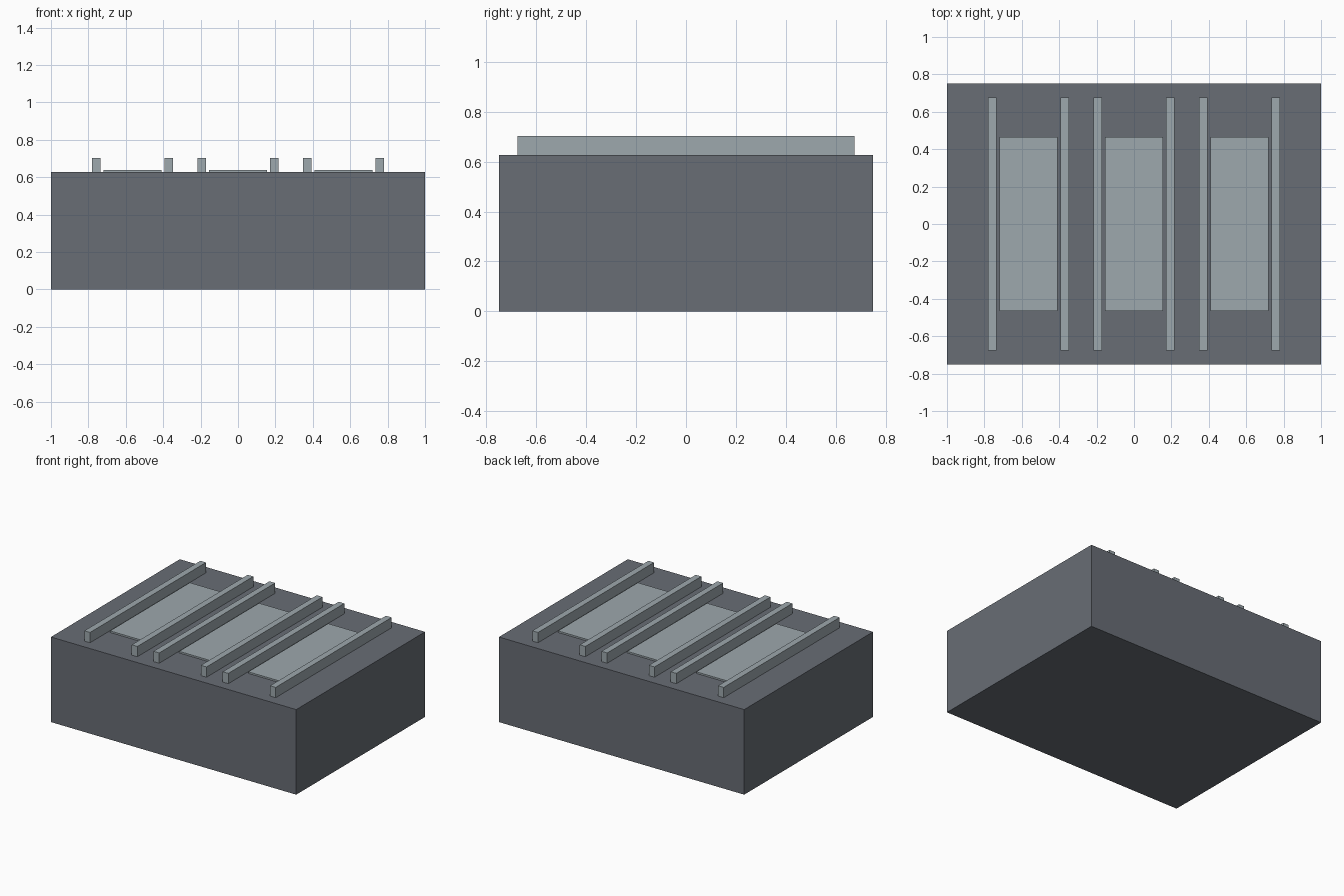
import bpy

cube = bpy.data.objects.get("Cube")
if cube:
    bpy.data.objects.remove(cube, do_unlink=True)


def make_material(name, color):
    mat = bpy.data.materials.new(name)
    mat.use_nodes = True
    mat.diffuse_color = (*color, 1)
    mat.node_tree.nodes["Principled BSDF"].inputs["Base Color"].default_value = (*color, 1)
    return mat


def add_box(name, x, width, depth, bottom, top, mat):
    """Box centred on y = 0, spanning bottom to top."""
    bpy.ops.mesh.primitive_cube_add(size=1, location=(x, 0, (bottom + top) / 2))
    obj = bpy.context.object
    obj.name = name
    obj.scale = (width, depth, top - bottom)
    bpy.ops.object.transform_apply(location=False, rotation=False, scale=True)
    obj.data.materials.append(mat)
    return obj


dark_grey = make_material("dark slate grey", (0.138, 0.153, 0.178))
light_grey = make_material("light steel grey", (0.337, 0.392, 0.418))

# Solid base block
BASE_TOP = 0.627
add_box("base_block", 0, 2.0, 1.5, 0, BASE_TOP, dark_grey)

# Three bays, each a thin panel between two raised rails
BAY_SPACING = 0.564
RAIL_OFFSET = 0.193
for bay, side in (("right", -1), ("middle", 0), ("left", 1)):
    x = side * BAY_SPACING
    add_box(f"{bay}_panel", x, 0.308, 0.93, BASE_TOP, 0.639, light_grey)
    for edge, direction in (("right", -1), ("left", 1)):
        add_box(f"{bay}_bay_{edge}_rail", x + direction * RAIL_OFFSET,
                0.046, 1.35, BASE_TOP, 0.703, light_grey)
